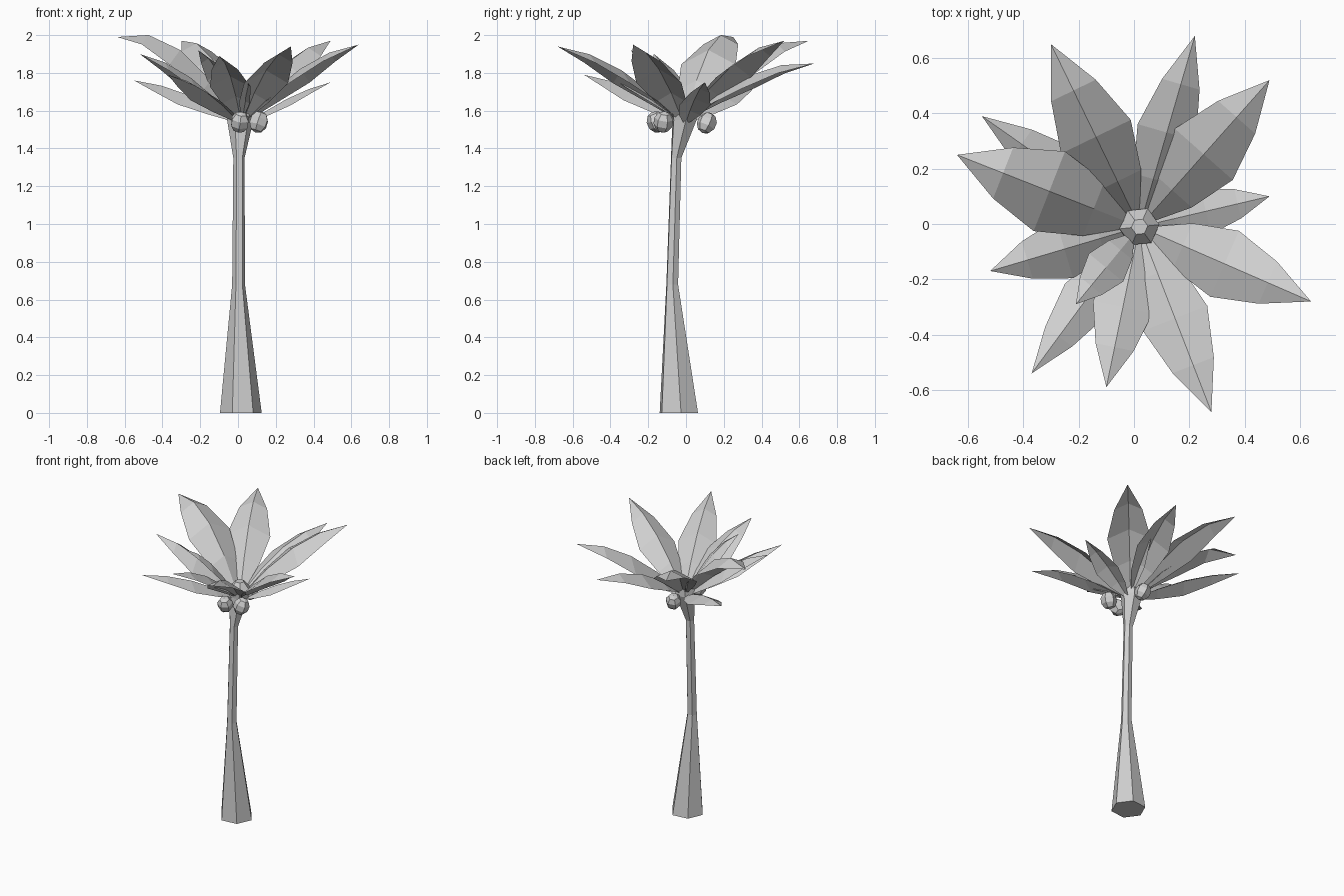
import bpy, bmesh
from math import sin, cos, radians
from mathutils import Vector

cube = bpy.data.objects.get("Cube")
if cube:
    bpy.data.objects.remove(cube)

grey = bpy.data.materials.new("light_grey")
grey.use_nodes = True
grey.diffuse_color = (0.62, 0.62, 0.62, 1)
bsdf = next(n for n in grey.node_tree.nodes if n.type == 'BSDF_PRINCIPLED')
bsdf.inputs["Base Color"].default_value = grey.diffuse_color
bsdf.inputs["Roughness"].default_value = 0.9


def finish(name, bm, closed=True):
    if closed:
        bmesh.ops.recalc_face_normals(bm, faces=bm.faces)
    mesh = bpy.data.meshes.new(name)
    bm.to_mesh(mesh)
    bm.free()
    mesh.materials.append(grey)
    obj = bpy.data.objects.new(name, mesh)
    bpy.context.collection.objects.link(obj)
    return obj


def lathe(name, rings, sides=6, turn=6):
    """Stack of polygon rings (x, y, z, radius), bridged and capped."""
    bm = bmesh.new()
    loops = []
    for x, y, z, r in rings:
        angles = [radians(turn + 360 * i / sides) for i in range(sides)]
        loops.append([bm.verts.new((x + r * cos(a), y + r * sin(a), z)) for a in angles])
    for low, high in zip(loops, loops[1:]):
        for i in range(sides):
            j = (i + 1) % sides
            bm.faces.new((low[i], low[j], high[j], high[i]))
    bm.faces.new(loops[0][::-1])
    bm.faces.new(loops[-1])
    return finish(name, bm)


def frond(name, tip, half_width, arch, base_z, droop):
    """Arched leaf with a raised midrib and drooping sides."""
    bm = bmesh.new()
    tip = Vector(tip)
    heart = Vector((0.02, -0.01, base_z))
    out = Vector((tip.x - heart.x, tip.y - heart.y, 0)).normalized()
    side = Vector((-out.y, out.x, 0))
    start = heart + out * 0.045
    rows = []
    for t, w in ((0, 0.16), (0.2, 0.68), (0.46, 1), (0.73, 0.64)):
        p = start.lerp(tip, t)
        p.z = base_z + (tip.z - base_z) * (t + arch * t * (1 - t))
        w *= half_width
        drop = Vector((0, 0, -droop * w))
        rows.append([bm.verts.new(q) for q in (p + side * w + drop, p, p - side * w + drop)])
    for a, b in zip(rows, rows[1:]):
        for i in (0, 1):
            bm.faces.new((a[i], a[i + 1], b[i + 1], b[i]))
    end = bm.verts.new(tip)
    for i in (0, 1):
        bm.faces.new((rows[-1][i], rows[-1][i + 1], end))
    return finish(name, bm, closed=False)


# Trunk, flared at the foot and under the crown
lathe("trunk", [
    (0.015, -0.038, 0.0, 0.111),
    (0.003, -0.073, 0.68, 0.034),
    (0.005, -0.052, 1.35, 0.03),
    (0.012, -0.008, 1.55, 0.07),
    (0.02, -0.01, 1.60, 0.072),
    (0.02, -0.01, 1.65, 0.03),
])

# Fronds: tip, half width, arch, base height, droop of the sides
fronds = [
    ((-0.55, 0.39, 1.76), 0.10, 0.7, 1.55, 0.5),
    ((-0.30, 0.65, 1.97), 0.14, 1.2, 1.58, 0.5),
    ((0.22, 0.68, 1.85), 0.11, 1.2, 1.58, 0.6),
    ((0.49, 0.52, 1.97), 0.14, 0.9, 1.58, 0.5),
    ((0.49, 0.10, 1.75), 0.085, 0.5, 1.54, 0.4),
    ((0.64, -0.28, 1.95), 0.13, 0.8, 1.57, 0.55),
    ((0.28, -0.68, 1.94), 0.125, 0.8, 1.57, 0.55),
    ((-0.10, -0.59, 1.89), 0.11, 0.8, 1.57, 0.5),
    ((-0.37, -0.54, 1.79), 0.095, 0.7, 1.55, 0.5),
    ((-0.52, -0.17, 1.90), 0.11, 0.7, 1.56, 0.6),
    ((-0.21, -0.29, 1.92), 0.08, 0.7, 1.59, 0.5),
    ((-0.64, 0.25, 1.99), 0.155, 1.5, 1.58, 0.5),
]
for i, (tip, *shape) in enumerate(fronds, 1):
    frond(f"frond_{i}", tip, *shape)

# Coconuts hanging under the crown, each tilted a little
for i, spot in enumerate(((0.01, -0.155, 1.54), (0.11, -0.12, 1.54), (0.02, 0.11, 1.535)), 1):
    bm = bmesh.new()
    bmesh.ops.create_uvsphere(bm, u_segments=6, v_segments=5, radius=0.053)
    bmesh.ops.scale(bm, vec=(1, 1, 1.12), verts=bm.verts)
    coconut = finish(f"coconut_{i}", bm)
    coconut.location = spot
    coconut.rotation_euler = (0.35, 0.3 * (i - 2), i)
